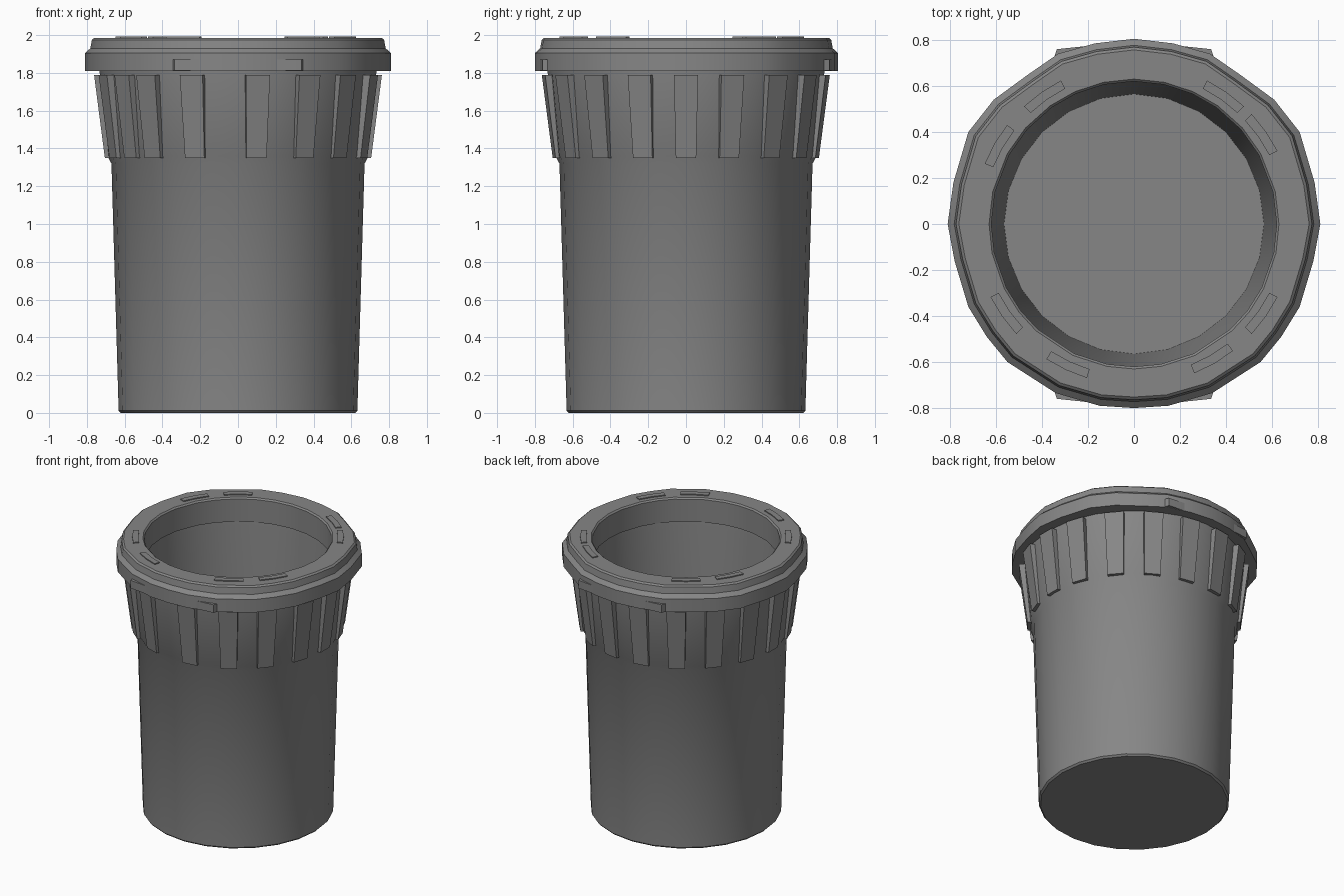
import bpy, bmesh, math
from math import sin, cos, radians

if "Cube" in bpy.data.objects:
    bpy.data.objects.remove(bpy.data.objects["Cube"])

grey = bpy.data.materials.new("matte_grey")
grey.diffuse_color = (0.24, 0.24, 0.24, 1)
grey.use_nodes = True
grey.node_tree.nodes["Principled BSDF"].inputs["Base Color"].default_value = grey.diffuse_color


def finish(name, bm, angle=30):
    bmesh.ops.recalc_face_normals(bm, faces=bm.faces)
    me = bpy.data.meshes.new(name)
    bm.to_mesh(me)
    bm.free()
    me.materials.append(grey)
    ob = bpy.data.objects.new(name, me)
    bpy.context.collection.objects.link(ob)
    bpy.context.view_layer.objects.active = ob
    ob.select_set(True)
    bpy.ops.object.shade_smooth_by_angle(angle=radians(angle))
    ob.select_set(False)
    return ob


def skin(bm, rings, closed=False):
    """Bridge a list of point rings; cap the ends unless the loft is closed."""
    loops = [[bm.verts.new(p) for p in r] for r in rings]
    pairs = list(zip(loops, loops[1:]))
    if closed:
        pairs.append((loops[-1], loops[0]))
    else:
        bm.faces.new(loops[0])
        bm.faces.new(loops[-1])
    for a, b in pairs:
        n = len(a)
        for i in range(n):
            j = (i + 1) % n
            bm.faces.new((a[i], a[j], b[j], b[i]))


def circle(r, z, angles):
    return [(r * cos(radians(a)), r * sin(radians(a)), z) for a in angles]


# Tapered bin body: outer wall, shoulder, then down the inner wall to the floor
even = [i * 15 for i in range(24)]
body_profile = [(0.62, 0), (0.632, 0.012), (0.67, 1.32), (0.692, 1.36), (0.735, 1.83),
                (0.635, 1.83), (0.63, 1.78), (0.565, 0.05)]
bm = bmesh.new()
skin(bm, [circle(r, z, even) for r, z in body_profile])
finish("bin_body", bm)

# Rim: faceted lower band with slight grips at front and back, narrower top band
right_band = [(0.15, -0.79), (0.34, -0.735), (0.55, -0.60), (0.64, -0.49), (0.72, -0.36),
              (0.78, -0.16), (0.81, 0.0), (0.785, 0.18), (0.72, 0.40), (0.61, 0.54),
              (0.46, 0.65), (0.33, 0.74), (0.17, 0.785)]
band = ([(0, -0.80)] + right_band + [(0, 0.805)] +
        [(-x, y) for x, y in reversed(right_band)])
band_angles = [math.degrees(math.atan2(y, x)) for x, y in band]


def band_ring(s, z):
    return [(x * s, y * s, z) for x, y in band]


bm = bmesh.new()
skin(bm, [circle(0.62, 1.81, band_angles), band_ring(1.0, 1.81), band_ring(1.0, 1.905),
          band_ring(0.965, 1.93), band_ring(0.955, 1.975), band_ring(0.94, 1.985),
          circle(0.63, 1.985, band_angles), circle(0.62, 1.975, band_angles)], closed=True)
finish("rim", bm)

# Grip tabs tucked under the rim at the front and back
for side, name in ((-1, "front_grip"), (1, "back_grip")):
    bm = bmesh.new()
    outline = [(-0.355, 0.70), (-0.335, 0.76), (0, 0.795), (0.335, 0.76), (0.355, 0.70)]
    skin(bm, [[(x, side * y, z) for x, y in outline] for z in (1.812, 1.87)])
    finish(name, bm)

# Upright ribs below the rim, unevenly spaced on the front left
rib_angles = [0, 19, 40, 60, 80, 100, 120, 140, 160, 180, 200, 216, 230, 251,
              278, 300, 320, 341]
bm = bmesh.new()
for a in rib_angles:
    t = radians(a)

    def put(r, w, z):
        return (r * cos(t) - w * sin(t), r * sin(t) + w * cos(t), z)

    skin(bm, [[put(0.65, -0.054, z), put(ro, -0.054, z), put(ro, 0.054, z), put(0.65, 0.054, z)]
              if z < 1.5 else
              [put(0.69, -0.064, z), put(ro, -0.064, z), put(ro, 0.064, z), put(0.69, 0.064, z)]
              for ro, z in ((0.705, 1.35), (0.762, 1.79))])
finish("ribs", bm)

# Centre the overall height at exactly two units with a few raised rim pads
bm = bmesh.new()
for a in (35, 55, 125, 150, 215, 245, 300, 325):
    arc = [a - 8, a, a + 8]
    skin(bm, [circle(0.70, z, arc) + circle(0.66, z, arc[::-1]) for z in (1.98, 1.992)])
finish("rim_wear_pads", bm)
